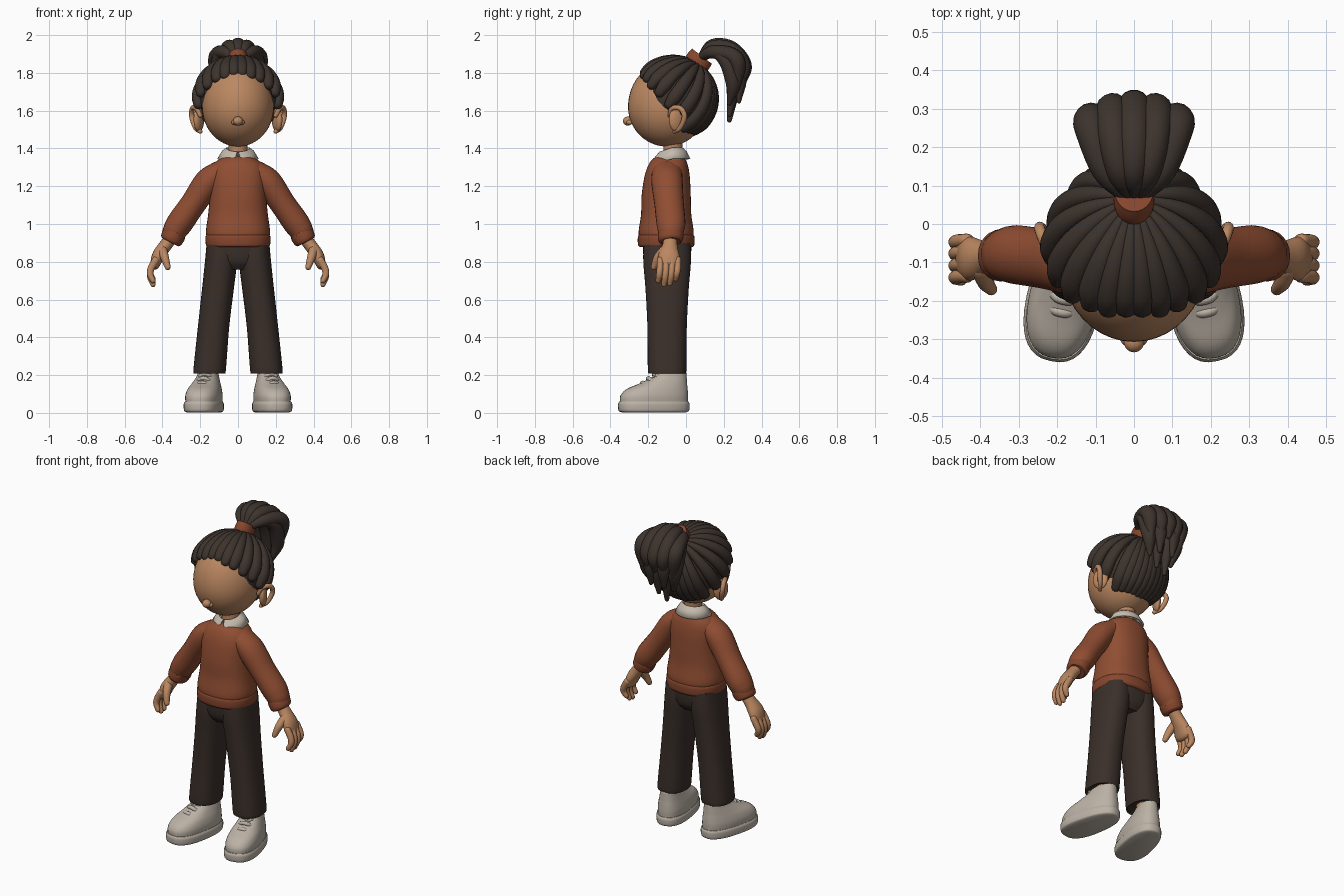
import bpy, bmesh, math
from mathutils import Vector, Matrix

if "Cube" in bpy.data.objects:
    bpy.data.objects.remove(bpy.data.objects["Cube"])


def material(name, r, g, b):
    m = bpy.data.materials.new(name)
    m.use_nodes = True
    m.diffuse_color = (r, g, b, 1)
    m.node_tree.nodes["Principled BSDF"].inputs["Base Color"].default_value = (r, g, b, 1)
    m.node_tree.nodes["Principled BSDF"].inputs["Roughness"].default_value = 0.8
    return m


SKIN = material("skin", .50, .245, .12)
HAIR = material("dark hair", .046, .033, .026)
KNIT = material("rust knit", .28, .075, .032)
RIB = material("rust rib", .24, .062, .027)
CLOTH = material("dark trousers", .043, .029, .023)
CREAM = material("cream collar", .56, .50, .42)
SHOE = material("off white shoe", .50, .445, .38)


def finish(name, bm, mat, mirror=False, angle=50):
    """Turn a bmesh into a smooth object, optionally mirrored left to right."""
    bmesh.ops.recalc_face_normals(bm, faces=bm.faces)
    me = bpy.data.meshes.new(name)
    bm.to_mesh(me)
    bm.free()
    me.materials.append(mat)
    ob = bpy.data.objects.new(name, me)
    bpy.context.collection.objects.link(ob)
    if mirror:
        ob.modifiers.new("Mirror", "MIRROR").use_mirror_merge = False
    bpy.ops.object.select_all(action="DESELECT")
    ob.select_set(True)
    bpy.context.view_layer.objects.active = ob
    bpy.ops.object.shade_smooth_by_angle(angle=math.radians(angle))
    return ob


def smooth(rows, n=5):
    """Catmull-Rom resampling of rows of numbers."""
    rows = [Vector(r) for r in rows]
    rows = [2 * rows[0] - rows[1]] + rows + [2 * rows[-1] - rows[-2]]
    out = []
    for a, b, c, d in zip(rows, rows[1:], rows[2:], rows[3:]):
        for k in range(n):
            t = k / n
            out.append(.5 * (2 * b + (c - a) * t + (2 * a - 5 * b + 4 * c - d) * t ** 2
                             + (3 * b - a - 3 * c + d) * t ** 3))
    return out + [rows[-2]]


def skin_rings(bm, rings):
    """Bridge closed rings of points and cap both ends."""
    vs = [[bm.verts.new(p) for p in r] for r in rings]
    n = len(vs[0])
    for a, b in zip(vs, vs[1:]):
        for i in range(n):
            bm.faces.new((a[i], a[(i + 1) % n], b[(i + 1) % n], b[i]))
    bm.faces.new(vs[0])
    bm.faces.new(vs[-1])


def loft(bm, rows, power=2, place=lambda p: p, seg=40):
    """Stack of super-ellipses; rows are z, centre x, centre y, half x, half y."""
    rings = []
    for z, cx, cy, rx, ry in smooth(rows):
        ring = []
        for i in range(seg):
            a = 2 * math.pi * i / seg
            c, s = math.cos(a), math.sin(a)
            ring.append(place(Vector((cx + rx * math.copysign(abs(c) ** (2 / power), c),
                                      cy + ry * math.copysign(abs(s) ** (2 / power), s), z))))
        rings.append(ring)
    skin_rings(bm, rings)


def tube(bm, rows, up=lambda p: Vector((1, 0, 0)), seg=14, round_ends=True, n=5):
    """Swept oval; rows are x, y, z, half width, half thickness (along up)."""
    pts = smooth(rows, n)
    pos = [Vector(p[:3]) for p in pts]
    spec = []
    for i, p in enumerate(pts):
        t = (pos[min(i + 1, len(pos) - 1)] - pos[max(i - 1, 0)]).normalized()
        spec.append((pos[i], t, p[3], p[4]))
    if round_ends:
        steps = [math.radians(d) for d in (30, 55, 80)]
        for idx, sign in ((0, -1), (-1, 1)):
            q, t, a, b = spec[idx]
            ext = [(q + t * sign * min(a, b) * math.sin(k), t, a * math.cos(k), b * math.cos(k))
                   for k in steps]
            spec = ext[::-1] + spec if idx == 0 else spec + ext
    rings = []
    for q, t, a, b in spec:
        side = t.cross(up(q)).normalized()
        nor = side.cross(t)
        rings.append([q + side * a * math.cos(w) + nor * b * math.sin(w)
                      for w in (2 * math.pi * k / seg for k in range(seg))])
    skin_rings(bm, rings)


def ball(bm, centre, half, turn=0):
    m = Matrix.Translation(centre) @ Matrix.Rotation(turn, 4, "Z") @ Matrix.Diagonal((*half, 1))
    return bmesh.ops.create_uvsphere(bm, u_segments=40, v_segments=24, radius=1, matrix=m)["verts"]


# Head with a taller crown, nose and neck
bm = bmesh.new()
for v in ball(bm, (0, -.1, 1.62), (.19, .207, .21)):
    if v.co.z > 1.62:
        v.co.z = 1.62 + (v.co.z - 1.62) * 1.13
ball(bm, (0, -.308, 1.545), (.026, .026, .024))
for s in (-1, 1):
    ball(bm, (s * .021, -.3, 1.538), (.014, .016, .013))
loft(bm, [(1.32, 0, -.07, .058, .058), (1.39, 0, -.07, .05, .05), (1.47, 0, -.07, .055, .055)])
finish("head", bm, SKIN)

# Ears with a raised rim
bm = bmesh.new()
ball(bm, (.207, -.048, 1.552), (.022, .046, .064), .45)
tube(bm, [(.2, -.085, 1.575, .012, .012), (.22, -.075, 1.612, .013, .013), (.24, -.03, 1.612, .014, .014),
          (.245, -.008, 1.57, .014, .014), (.225, -.03, 1.51, .013, .013), (.2, -.06, 1.49, .012, .012)])
finish("ears", bm, SKIN, True)

# Hair: a scalp under combed strands that run from the hairline to the band
CENTRE, HALF = Vector((0, -.06, 1.67)), Vector((.215, .21, .203))
bm = bmesh.new()
ball(bm, CENTRE, (.205, .198, .2))
finish("hair_scalp", bm, HAIR)

HAIRLINE = [(0, 1.81), (40, 1.77), (70, 1.69), (90, 1.6), (112, 1.51), (181, 1.49)]


def hairline(deg):
    for (a, za), (b, zb) in zip(HAIRLINE, HAIRLINE[1:]):
        if a <= deg <= b:
            return za + (zb - za) * (deg - a) / (b - a)


pole = Vector((0, .56, .83)).normalized()
bm = bmesh.new()
COUNT = 12
for i in range(COUNT):
    deg = (i + .5) * 180 / COUNT
    f = math.radians(deg)
    h = (hairline(deg) - CENTRE.z) / HALF.z
    r = math.sqrt(1 - h * h)
    end = Vector((r * math.sin(f), -r * math.cos(f), h))
    total = pole.angle(end)
    rows = []
    for k in range(8):
        w = total * (.12 + .88 * k / 7)
        d = (pole * math.sin(total - w) + end * math.sin(w)) / math.sin(total)
        wide = .009 + .027 * math.sin(min(w, 1.57)) - (.008 if k == 7 else 0)
        p = CENTRE + d * HALF
        rows.append((*p, wide, .02 + .012 * k / 7 - (.006 if k == 7 else 0)))
    tube(bm, rows, lambda p: p - CENTRE, n=3)
finish("hair_strands", bm, HAIR, True)

# Hair band
bm = bmesh.new()
tube(bm, [(0, .052, 1.835, .066, .05), (0, .064, 1.86, .07, .053), (0, .085, 1.888, .066, .05)],
     seg=28, round_ends=False)
finish("hair_band", bm, RIB)

# Ponytail: an outer fan and a longer inner fan of locks
bm = bmesh.new()
for s in (-1, -.5, 0, .5, 1):
    d = .035 * s * s
    tube(bm, [(s * .03, .08, 1.885, .02, .02), (s * .075, .14, 1.945 - d, .035, .035),
              (s * .11, .24, 1.93 - d, .042, .04), (s * .115, .312 - d, 1.84, .042, .038),
              (s * .1, .305 - d, 1.75 - d, .014, .014)], lambda p: p - Vector((0, .15, 1.75)))
for s, tip in ((-.9, 1.62), (-.35, 1.55), (.3, 1.58), (.9, 1.64)):
    tube(bm, [(s * .03, .085, 1.88, .02, .02), (s * .08, .15, 1.91, .035, .03),
              (s * .112, .215, 1.86, .042, .04), (s * .11, .25, 1.74, .04, .038),
              (s * .085, .23, tip, .013, .013)], lambda p: p - Vector((0, .1, 1.7)))
for s in (-.5, .5):
    tube(bm, [(s * .08, .22, 1.88, .04, .03), (s * .1, .29, 1.78, .04, .03),
              (s * .09, .28, 1.65, .012, .012)], lambda p: p - Vector((0, .1, 1.7)))
finish("ponytail", bm, HAIR)

# Sweater body, hem and neckband
bm = bmesh.new()
loft(bm, [(.91, 0, -.105, .155, .135), (.955, 0, -.105, .17, .146), (1.05, 0, -.105, .158, .133),
          (1.15, 0, -.105, .15, .13), (1.25, 0, -.1, .15, .12), (1.31, 0, -.095, .135, .105),
          (1.345, 0, -.09, .095, .085), (1.36, 0, -.085, .06, .06)], 2.3)
finish("sweater_body", bm, KNIT)
bm = bmesh.new()
loft(bm, [(.878, 0, -.105, .16, .14), (.89, 0, -.105, .17, .149), (.93, 0, -.105, .172, .15),
          (.948, 0, -.105, .163, .141)], 2.3)
finish("sweater_hem", bm, RIB)

# Sleeves and cuffs
bm = bmesh.new()
tube(bm, [(.1, -.1, 1.275, .08, .06), (.16, -.1, 1.22, .083, .073), (.235, -.09, 1.11, .078, .068),
          (.305, -.08, 1.01, .077, .07), (.335, -.08, .965, .07, .064)], seg=24)
finish("sleeves", bm, KNIT, True)
bm = bmesh.new()
tube(bm, [(.322, -.08, .965, .063, .058), (.335, -.08, .95, .068, .063),
          (.353, -.083, .918, .066, .06), (.36, -.083, .905, .055, .05)], seg=24, round_ends=False)
finish("cuffs", bm, RIB, True)

# Hands: palm, four curled fingers and a thumb
bm = bmesh.new()
tube(bm, [(.35, -.082, .93, .036, .034), (.385, -.085, .885, .04, .034),
          (.42, -.09, .835, .056, .034), (.44, -.09, .785, .058, .026)], seg=20)
for y, tip in ((-.135, .70), (-.104, .68), (-.073, .685), (-.043, .71)):
    tube(bm, [(.435, y, .81, .018, .02), (.46, y - .002, .765, .018, .019),
              (.465, y - .006, (.765 + tip) / 2, .017, .017), (.45, y - .012, tip, .014, .014)])
tube(bm, [(.4, -.115, .86, .026, .026), (.387, -.15, .82, .023, .022), (.372, -.17, .772, .016, .016)])
finish("hands", bm, SKIN, True)

# Shirt collar, open at the front
bm = bmesh.new()
N, grid = 40, []
for i in range(N + 1):
    a = .06 + (2 * math.pi - .12) * i / N
    front = max(0, math.cos(a))
    gap = .3 * (1 - min(1, min(a, 2 * math.pi - a) / .5))
    col = []
    for r, z, shift in ((.06, 1.365 - .01 * front, 0), (.064, 1.4 - .022 * front, 0),
                        (.08, 1.385 - .03 * front, gap / 3), (.104, 1.345 - .03 * front, gap)):
        b = a + (shift if a < math.pi else -shift)
        col.append(bm.verts.new((r * math.sin(b), -.075 - r * math.cos(b) * (.9 + .15 * front), z)))
    grid.append(col)
for a, b in zip(grid, grid[1:]):
    for k in range(3):
        bm.faces.new((a[k], b[k], b[k + 1], a[k + 1]))
ob = finish("shirt_collar", bm, CREAM)
mod = ob.modifiers.new("Thickness", "SOLIDIFY")
mod.thickness, mod.offset = .01, 0

# Trousers
bm = bmesh.new()
loft(bm, [(.76, 0, -.1, .1, .09), (.8, 0, -.1, .145, .118), (.86, 0, -.1, .165, .128),
          (.93, 0, -.1, .16, .128)], 2.3)
finish("trouser_hips", bm, CLOTH)
bm = bmesh.new()
loft(bm, [(.22, .15, -.1, .08, .095), (.228, .15, -.1, .086, .102), (.45, .13, -.1, .083, .104),
          (.65, .107, -.1, .084, .114), (.8, .09, -.1, .085, .126), (.9, .086, -.1, .08, .124)], 2.3)
finish("trouser_legs", bm, CLOTH, True)

# Ankles
bm = bmesh.new()
loft(bm, [(.15, .155, -.075, .05, .055), (.25, .152, -.085, .05, .055)])
finish("ankles", bm, SKIN, True)

# Shoes turned slightly outward: sole, upper, tongue and laces
turn = Matrix.Rotation(math.radians(12), 4, "Z")


def foot(p):
    return Vector((.158, -.08, 0)) + turn @ (Vector(p) * Vector((1 - .45 * (p[1] + .1), 1, 1)))


bm = bmesh.new()
loft(bm, [(.003, 0, -.092, .082, .172), (.012, 0, -.092, .094, .188), (.045, 0, -.092, .096, .191),
          (.06, 0, -.092, .09, .185)], 2.5, foot)
finish("shoe_soles", bm, SHOE, True)
bm = bmesh.new()
loft(bm, [(.05, 0, -.092, .088, .182), (.09, 0, -.09, .09, .181), (.125, 0, -.075, .083, .164),
          (.155, 0, -.042, .072, .128), (.185, 0, -.012, .061, .096), (.212, 0, .005, .052, .076),
          (.214, 0, .008, .038, .058)], 2.4, foot)
finish("shoe_uppers", bm, SHOE, True)
bm = bmesh.new()
for y, z, w in ((-.155, .152, .05), (-.122, .176, .048), (-.09, .199, .044)):
    pts = [(-w, y + .035, z - .025), (-w / 2, y + .006, z), (0, y, z + .008),
           (w / 2, y + .006, z), (w, y + .035, z - .025)]
    tube(bm, [(*foot(p), .012, .01) for p in pts], lambda p: Vector((0, -.6, .8)), seg=10)
tube(bm, [(*foot((0, -.09, .19)), .032, .01), (*foot((0, -.075, .222)), .03, .009)],
     lambda p: Vector((0, -1, 0)))
finish("shoe_laces", bm, SHOE, True)
